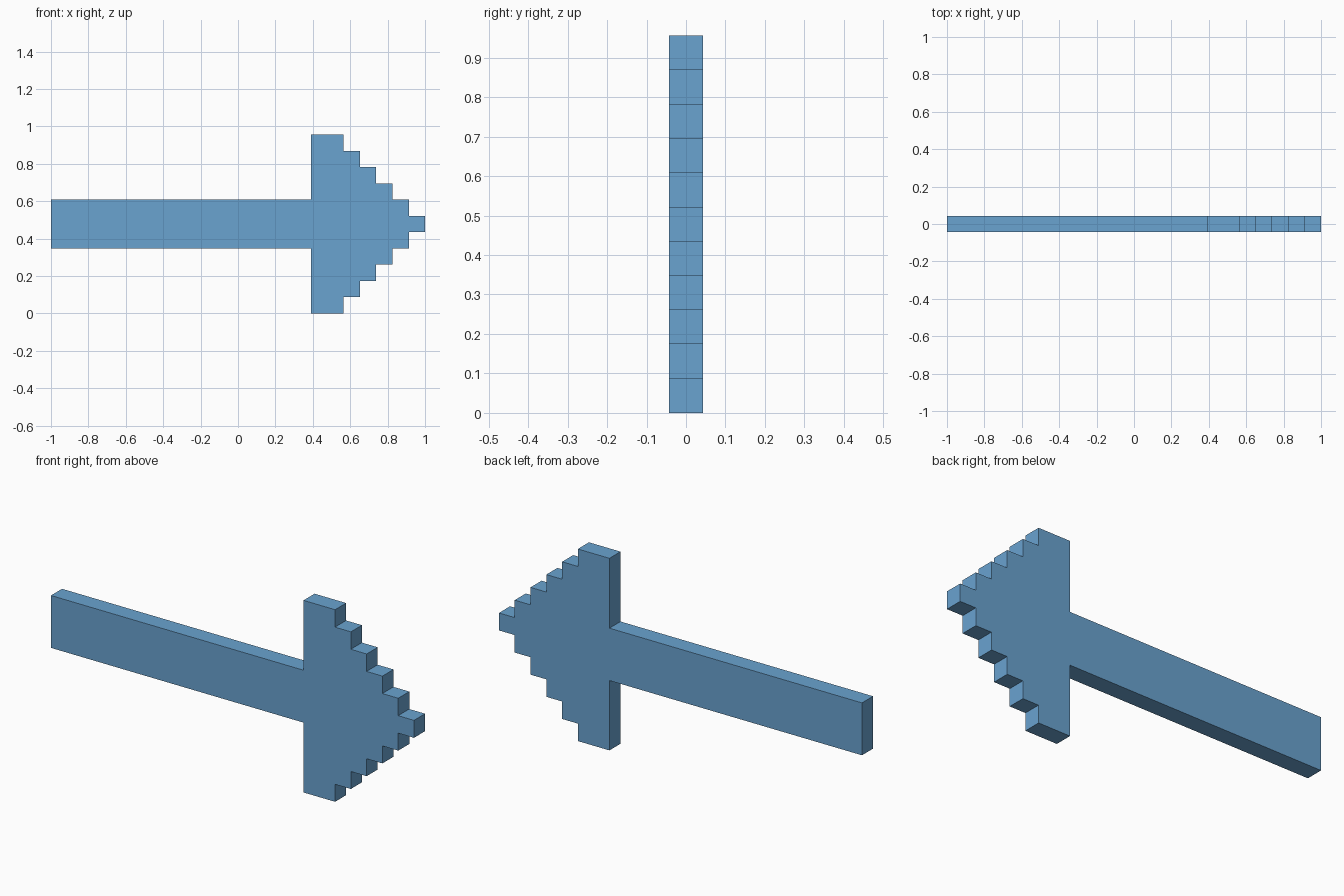
import bpy, bmesh

if "Cube" in bpy.data.objects:
    bpy.data.objects.remove(bpy.data.objects["Cube"])

U = 2 / 23            # one block of the stepped outline
MID = 5.5             # arrow axis height in blocks

# Upper half of the outline in blocks (x from tail, z above the axis)
upper = [(0, 1.5), (16, 1.5), (16, 5.5)]
for i in range(6):    # stair-stepped arrow head
    upper += [(18 + i, 5.5 - i), (18 + i, 4.5 - i)] if i < 5 else [(23, 0.5)]

# Mirror the outline below the axis
outline = upper + [(x, -z) for x, z in reversed(upper)]

# Extrude the outline one block deep
bm = bmesh.new()
face = bm.faces.new([bm.verts.new((x * U - 1, -U / 2, (z + MID) * U)) for x, z in outline])
new = bmesh.ops.extrude_face_region(bm, geom=[face])["geom"]
bmesh.ops.translate(bm, vec=(0, U, 0), verts=[g for g in new if isinstance(g, bmesh.types.BMVert)])
bmesh.ops.recalc_face_normals(bm, faces=bm.faces)

mesh = bpy.data.meshes.new("arrow")
bm.to_mesh(mesh)
bm.free()

# Single blue colour
blue = bpy.data.materials.new("light blue")
blue.diffuse_color = (0.144, 0.366, 0.631, 1)
blue.use_nodes = True
blue.node_tree.nodes["Principled BSDF"].inputs["Base Color"].default_value = blue.diffuse_color
mesh.materials.append(blue)
bpy.context.collection.objects.link(bpy.data.objects.new("arrow", mesh))
